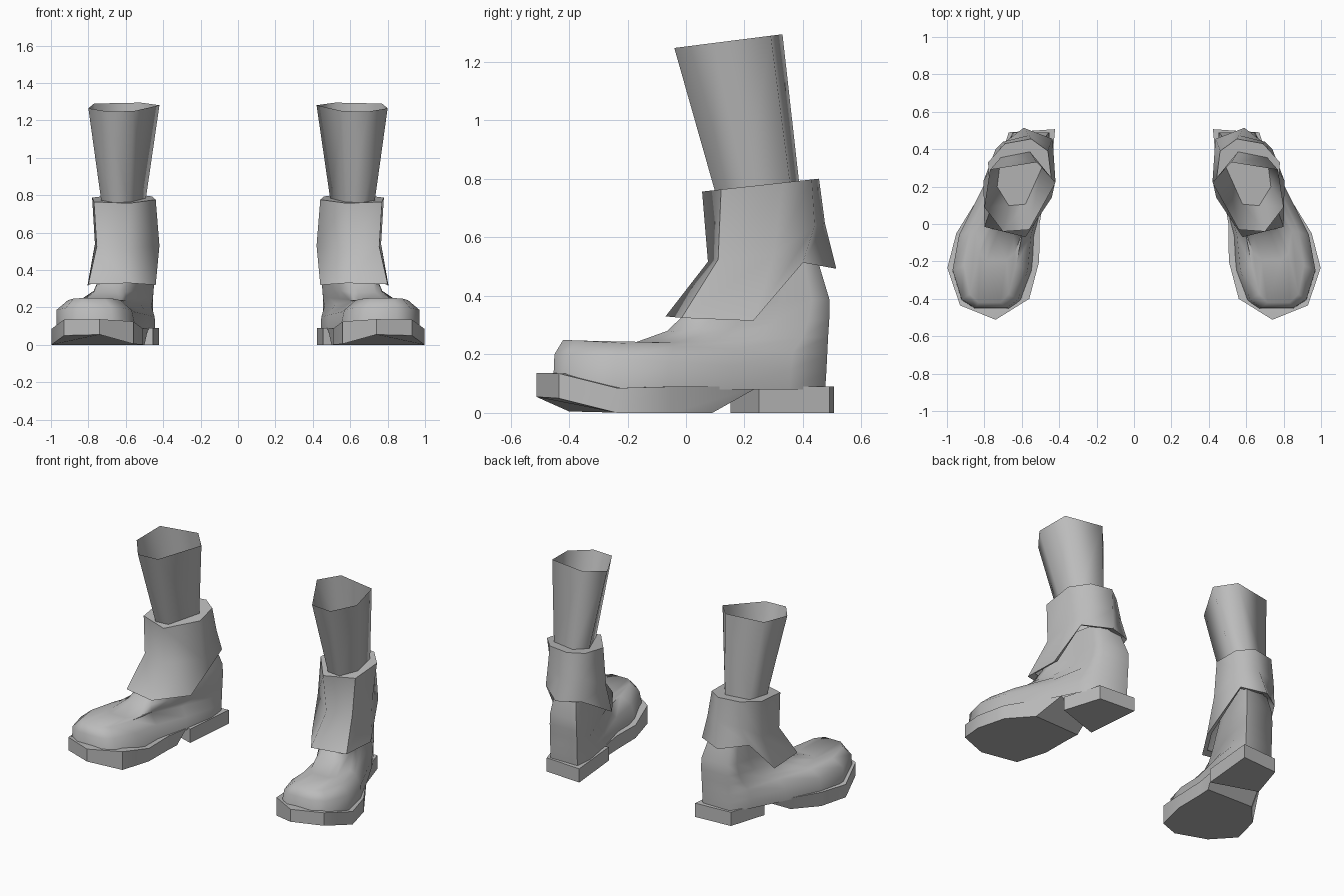
import bpy, bmesh, math

grey = bpy.data.materials.new("plain grey")
grey.diffuse_color = (0.5, 0.5, 0.5, 1)


def lerp(a, b, t):
    return a + (b - a) * t


def loft(name, rings, cap_start=False, cap_end=False, angle=50):
    """Skin a list of equal-length point rings, for both feet."""
    for side, s in (("right", 1), ("left", -1)):
        bm = bmesh.new()
        vs = [[bm.verts.new((s * x, y, z)) for x, y, z in r] for r in rings]
        n = len(rings[0])
        for a, b in zip(vs, vs[1:]):
            for i in range(n):
                j = (i + 1) % n
                bm.faces.new((a[i], a[j], b[j], b[i]))
        if cap_start:
            bm.faces.new(vs[0][::-1])
        if cap_end:
            bm.faces.new(vs[-1])
        if s < 0:
            bmesh.ops.reverse_faces(bm, faces=bm.faces[:])
        me = bpy.data.meshes.new(f"{side}_{name}")
        bm.to_mesh(me)
        bm.free()
        me.materials.append(grey)
        ob = bpy.data.objects.new(me.name, me)
        bpy.context.collection.objects.link(ob)
        bpy.ops.object.select_all(action='DESELECT')
        ob.select_set(True)
        bpy.context.view_layer.objects.active = ob
        bpy.ops.object.shade_smooth_by_angle(angle=math.radians(angle))


# Curved centre line of the foot: x as a function of y
AXIS = [(-0.5, 0.755), (-0.23, 0.75), (-0.02, 0.725), (0.25, 0.61), (0.5, 0.548)]


def axis(y):
    for (y0, x0), (y1, x1) in zip(AXIS, AXIS[1:]):
        if y <= y1:
            break
    return lerp(x0, x1, (y - y0) / (y1 - y0))


# Shoe upper: rings that tilt from the toe up to the ankle
half = [(0, 0.42), (0.05, 0.75), (0.22, 1), (0.42, 1), (0.65, 1), (0.87, 1), (1, 0.85)]
template = half + [(f, -s) for f, s in reversed(half)]


def upper_ring(fy, fz, by, bz, wf, wb, shift, instep):
    """instep narrows the inner side towards the toe."""
    ring = []
    for f, s in template:
        y = lerp(fy, by, f)
        w = lerp(wf, wb, f ** 2)
        if s < 0:
            w *= lerp(instep, 1, f)
        x = axis(y) + shift * (1 - f) + s * w
        ring.append((x, y, lerp(fz, bz, f)))
    return ring


loft("shoe_upper", [upper_ring(*r) for r in (
    (-0.455, 0.08, 0.476, 0.08, 0.225, 0.115, 0, 0.92),
    (-0.45, 0.20, 0.48, 0.14, 0.225, 0.115, 0, 0.78),
    (-0.42, 0.25, 0.483, 0.20, 0.15, 0.115, 0.015, 0.85),
    (-0.19, 0.235, 0.486, 0.26, 0.125, 0.115, -0.01, 1),
    (-0.065, 0.28, 0.49, 0.32, 0.11, 0.115, -0.04, 1),
    (0.02, 0.36, 0.49, 0.39, 0.105, 0.112, -0.04, 1),
    (0.11, 0.52, 0.445, 0.54, 0.10, 0.085, -0.01, 1))], angle=70)

# Front sole: (x, y, top z, bottom y, bottom z), toe turned up, ramp at the arch
sole = [(0.74, -0.512, 0.137, -0.512, 0.055), (0.93, -0.435, 0.135, -0.435, 0.05),
        (0.998, -0.235, 0.085, -0.235, 0), (0.95, -0.05, 0.09, -0.05, 0),
        (0.765, 0.25, 0.09, 0.09, 0), (0.48, 0.15, 0.09, 0.08, 0),
        (0.505, 0.0, 0.09, 0.0, 0), (0.507, -0.20, 0.085, -0.20, 0),
        (0.56, -0.40, 0.125, -0.40, 0.005)]
bottom = [(x + (0.06 if x == 0.765 else 0.02 if x == 0.48 else 0), by, bz)
          for x, y, z, by, bz in sole]
welt = [(x, y, z) for x, y, z, by, bz in sole]
inner = [(lerp(0.73, x, 0.8), lerp(-0.13, y, 0.82), z) for x, y, z in welt]
loft("sole", [bottom, welt, inner], True, True, 40)

# Heel block
heel = [(0.455, 0.152), (0.745, 0.25), (0.67, 0.49), (0.422, 0.507)]
loft("heel", [[(x, y, z) for x, y in heel] for z in (0, 0.09)], True, True, 25)

# Ankle cuff: hem dips in front and lifts at the back, top closed round the leg
top = [(x, y, 0.757 + 0.11 * (y - 0.055)) for x, y in (
    (0.58, 0.055), (0.77, 0.12), (0.78, 0.33), (0.69, 0.43),
    (0.55, 0.455), (0.46, 0.39), (0.44, 0.23))]
mid = [(0.59, 0.075, 0.517), (0.755, 0.11, 0.525), (0.765, 0.30, 0.54), (0.70, 0.44, 0.64),
       (0.56, 0.475, 0.65), (0.45, 0.42, 0.64), (0.42, 0.23, 0.53)]
hem = [(0.58, -0.07, 0.33), (0.80, -0.015, 0.325), (0.805, 0.23, 0.315), (0.74, 0.40, 0.514),
       (0.59, 0.514, 0.493), (0.435, 0.455, 0.505), (0.44, 0.14, 0.32)]
lining = [(lerp(0.62, x, 0.85), lerp(0.22, y, 0.85), z + 0.015) for x, y, z in hem]
loft("cuff", [lining, hem, mid, top], False, True, 65)

# Flared leg tube, open at the top
rim = [(0.56, -0.03), (0.70, -0.04), (0.80, 0.09), (0.77, 0.29), (0.52, 0.33), (0.42, 0.22)]
leg_top = [(x, y, 1.248 + 0.127 * (y + 0.04)) for x, y in rim]
leg_low = [(lerp(0.615, x, 0.62), 0.245 + 0.77 * (y - 0.145),
            0.75 + 0.1 * y) for x, y in rim]
loft("leg", [leg_low, leg_top], angle=85)
